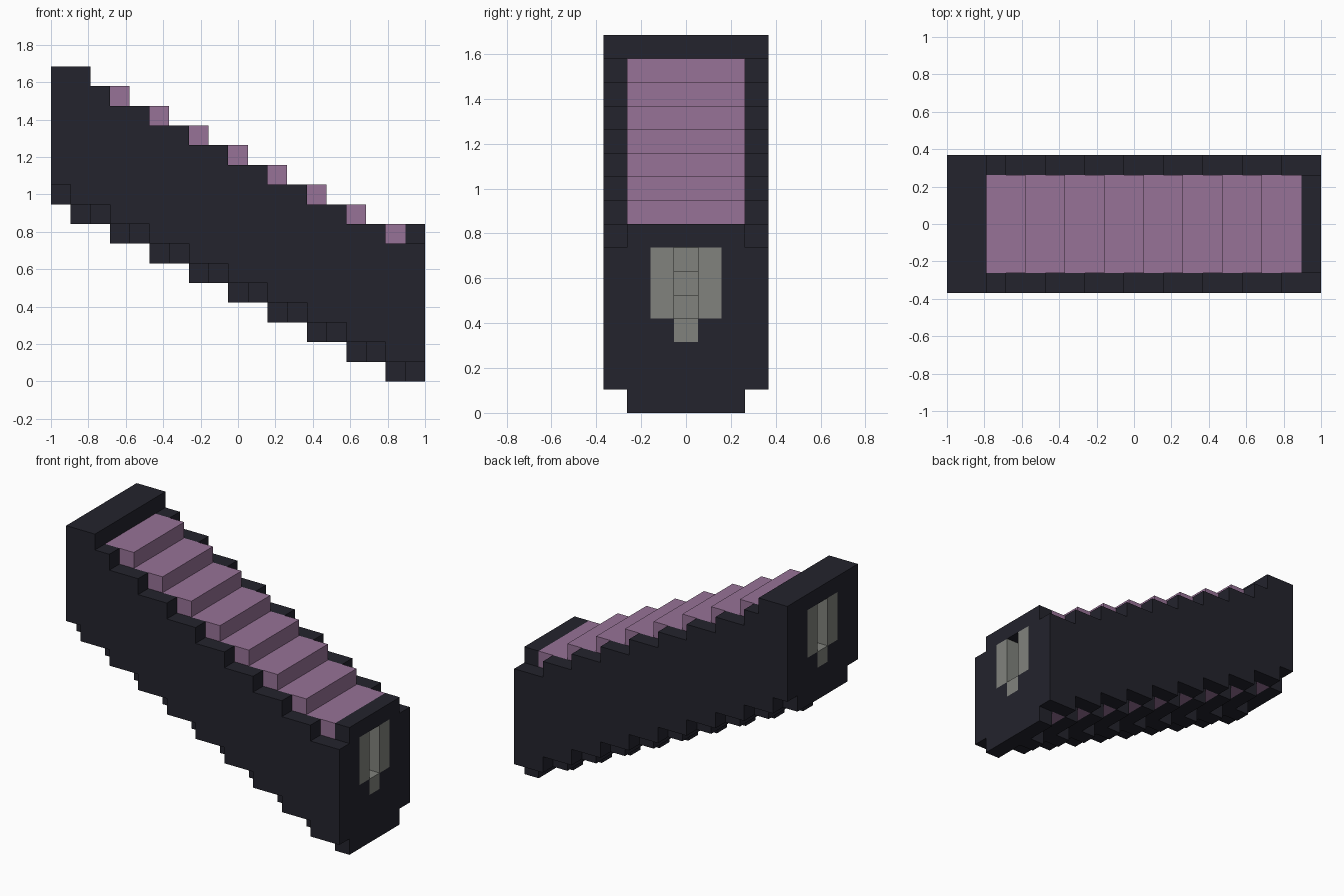
import bpy
import bmesh
from mathutils import Vector

if "Cube" in bpy.data.objects:
    bpy.data.objects.remove(bpy.data.objects["Cube"], do_unlink=True)

COLUMNS = 19
UNIT = 2 / COLUMNS
cells = {}  # grid cell -> part name


def fill(part, i, js, k0, k1):
    """Fill a block of grid cells in column i with one part."""
    for j in js:
        for k in range(k0, k1):
            cells[i, j, k] = part


def material(name, rgb):
    mat = bpy.data.materials.new(name)
    mat.use_nodes = True
    color = (*rgb, 1)
    mat.diffuse_color = color
    mat.node_tree.nodes["Principled BSDF"].inputs["Base Color"].default_value = color
    return mat


dark = material("dark_slate", (0.017, 0.017, 0.026))
mauve = material("mauve", (0.31, 0.17, 0.31))
grey = material("stone_grey", (0.218, 0.225, 0.205))

inner = range(-2, 3)
for i in range(COLUMNS):
    landing = i < 2
    end = i == COLUMNS - 1
    top = max(16 - i // 2, 8)
    floor = top - 4
    bottom = 10 - (i + 1) // 2
    wall_top = 16 if landing else 16 - (i + 1) // 2

    # stepped side walls and solid core
    fill("side_walls", i, (-3, 3), bottom, wall_top)
    fill("core", i, inner, bottom, top)

    # treads between the landing and the lower end plate
    if not landing and not end:
        fill("treads", i, inner, top - 1, top)

    # stepped channel through the middle, with its lining
    fill("channel_lining", i, (-1, 1), floor, floor + 3)
    fill("channel_lining", i, (0,), floor - 1, floor)
    for k in range(floor, floor + 3):
        del cells[i, 0, k]

    # underside: cross bars, centre rail and coloured soffits
    if i % 2:
        fill("centre_rail", i, (0,), bottom - 1, bottom)
        fill("soffits", i, (-2, -1, 1, 2), bottom, bottom + 1)
    else:
        fill("cross_bars", i, inner, bottom - 1, bottom)


def build(part, mat):
    """Make the exposed faces of one part and join the coplanar ones."""
    bm = bmesh.new()
    for cell, owner in cells.items():
        if owner != part:
            continue
        for axis in range(3):
            for sign in (-1, 1):
                step = [0, 0, 0]
                step[axis] = sign
                if tuple(c + s for c, s in zip(cell, step)) in cells:
                    continue
                n = Vector(step)
                a = Vector([float(axis == 2), float(axis == 0), float(axis == 1)])
                b = n.cross(a)
                middle = Vector(cell) + Vector((0.5, 0, 0.5)) + n / 2
                corners = [middle + (a * p + b * q) / 2
                           for p, q in ((-1, -1), (1, -1), (1, 1), (-1, 1))]
                bm.faces.new([bm.verts.new(c * UNIT - Vector((1, 0, 0)))
                              for c in corners])
    bmesh.ops.remove_doubles(bm, verts=bm.verts, dist=UNIT / 100)
    bmesh.ops.dissolve_limit(bm, angle_limit=0.01, verts=bm.verts, edges=bm.edges)
    mesh = bpy.data.meshes.new(part)
    bm.to_mesh(mesh)
    bm.free()
    mesh.materials.append(mat)
    bpy.context.collection.objects.link(bpy.data.objects.new(part, mesh))


for part, mat in (("side_walls", dark), ("core", dark), ("treads", mauve),
                  ("channel_lining", grey), ("centre_rail", dark),
                  ("cross_bars", dark), ("soffits", mauve)):
    build(part, mat)
